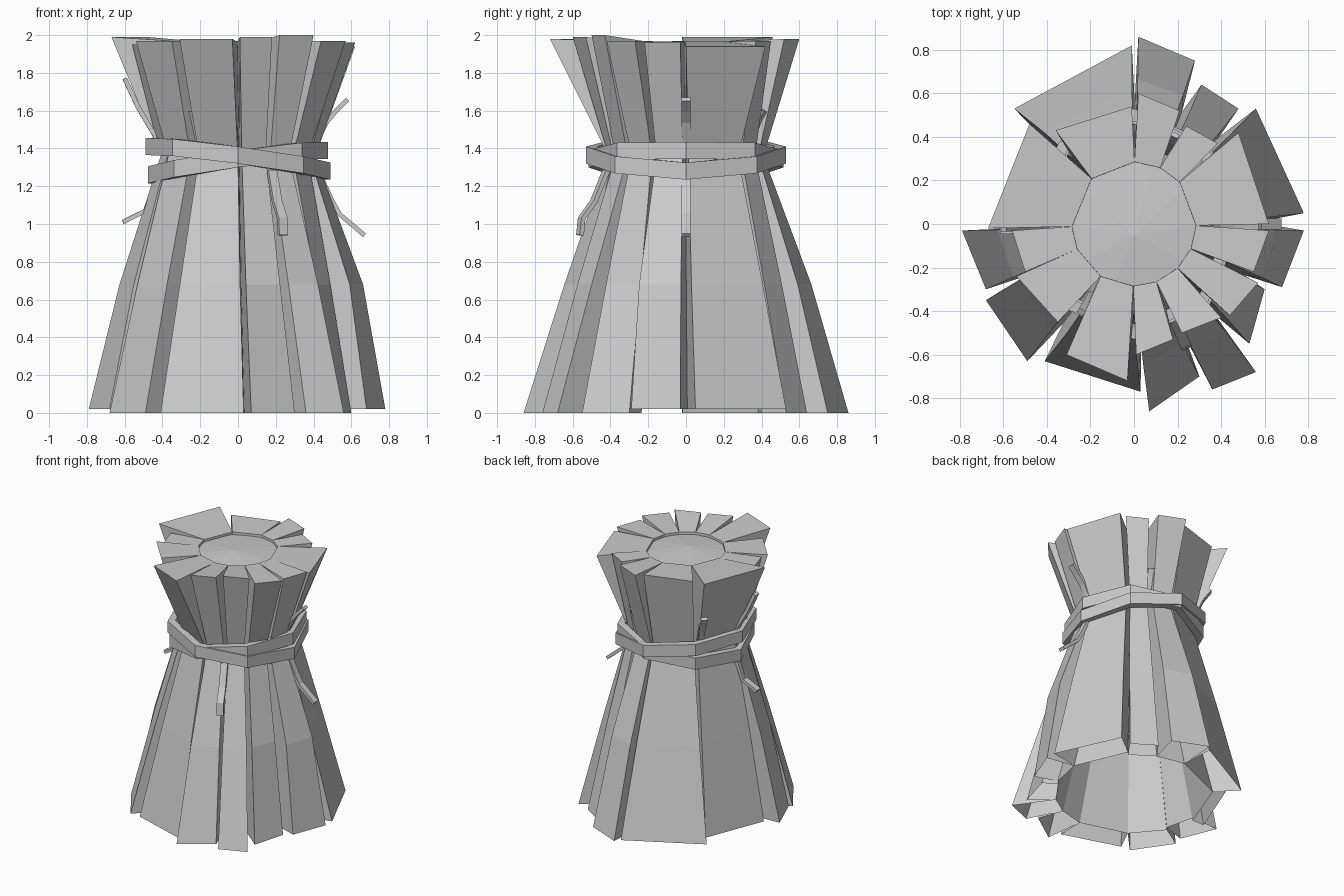
import bpy, bmesh
from math import sin, cos, pi, atan2, hypot, radians
from mathutils import Vector

if "Cube" in bpy.data.objects:
    bpy.data.objects.remove(bpy.data.objects["Cube"])


def make(name, verts, faces):
    me = bpy.data.meshes.new(name)
    bm = bmesh.new()
    vs = [bm.verts.new(v) for v in verts]
    for f in faces:
        bm.faces.new([vs[i] for i in f])
    bmesh.ops.recalc_face_normals(bm, faces=bm.faces)
    bm.to_mesh(me)
    bm.free()
    ob = bpy.data.objects.new(name, me)
    bpy.context.collection.objects.link(ob)
    return ob


def loft(name, rings, closed=False, open_start=False):
    """Skin a list of 4-point rings; cap the ends unless closed or open."""
    n = len(rings)
    verts = [p for r in rings for p in r]
    faces = []
    for i in range(n if closed else n - 1):
        j = (i + 1) % n
        for k in range(4):
            m = (k + 1) % 4
            faces.append((i * 4 + k, i * 4 + m, j * 4 + m, j * 4 + k))
    if not closed:
        faces.append(tuple(range(4 * n - 4, 4 * n)))
        if not open_start:
            faces.append((0, 1, 2, 3))
    return make(name, verts, faces)


def polar(r, a, z):
    return Vector((r * cos(a), r * sin(a), z))


def mean_angle(a, b):
    return atan2(sin(a) + sin(b), cos(a) + cos(b))


# clumps: top outer corners, bottom outer corners (x, y), top height, skirt bulge
CLUMPS = [
    (.62, .00, .48, .42, .78, .05, .56, .53, 1.94, .0),
    (.385, .37, .24, .45, .48, .53, .31, .64, 1.97, .0),
    (.21, .52, .02, .60, .28, .75, .02, .86, 1.98, .02),
    (-.01, .54, -.36, .43, -.01, .82, -.55, .53, 1.97, .0),
    (-.48, .46, -.67, -.02, -.48, .44, -.66, -.02, 1.99, .0),
    (-.56, -.03, -.50, -.22, -.79, -.03, -.68, -.30, 1.95, .02),
    (-.54, -.24, -.35, -.45, -.68, -.35, -.49, -.63, 1.97, .0),
    (-.31, -.60, -.03, -.72, -.41, -.63, .03, -.77, 1.98, .0),
    (.01, -.60, .18, -.53, .07, -.86, .30, -.70, 1.99, .0),
    (.22, -.50, .40, -.43, .36, -.76, .56, -.68, 2.0, .0),
    (.44, -.42, .57, -.27, .53, -.55, .60, -.30, 1.97, .0),
    (.55, -.22, .62, -.03, .68, -.29, .78, -.03, 1.96, .06),
]


def edge(c, side):
    """Angles of one clump edge at bottom, middle, waist and top, plus its corners."""
    tx, ty = c[2 * side:2 * side + 2]
    lx, ly = c[4 + 2 * side:6 + 2 * side]
    at, al = atan2(ty, tx), atan2(ly, lx)
    w = mean_angle(at, al)
    return [al, mean_angle(w, al), w, at], hypot(lx, ly), (tx, ty)


# straw clumps: slabs pinched at the waist, their inner corners meeting the neighbours'
M = len(CLUMPS)
for n, c in enumerate(CLUMPS):
    z0 = 0.02 if n in (0, 5, 11) else 0.0
    cols = []
    for side in (0, 1):
        ang, rl, (tx, ty) = edge(c, side)
        other, _, _ = edge(CLUMPS[(n + 2 * side - 1) % M], 1 - side)
        inn = [mean_angle(a, b) for a, b in zip(ang, other)]
        rm = .41 + (rl - .41) * .52 + c[9]
        cols.append([
            (polar(.56, inn[0], z0), polar(rl, ang[0], z0)),
            (polar(.40, inn[1], .68), polar(rm, ang[1], .68)),
            (polar(.27, inn[2], 1.36), polar(.41, ang[2], 1.36)),
            (polar(.285, inn[3], 1.965), Vector((tx, ty, c[8]))),
        ])
    rings = [(p[0], p[1], q[1], q[0]) for p, q in zip(*cols)]
    loft("straw_clump_%02d" % (n + 1), rings, open_start=True)

# slightly domed core cap filling the top
N = 10
cv = [polar(.30, 2 * pi * i / N, 1.945) for i in range(N)] + [Vector((0, -.05, 1.97))]
make("straw_core_top", cv, [(i, (i + 1) % N, N) for i in range(N)])

# two crossed octagonal binding bands
for name, tilt, s, zc in (("binding_band_a", -.065, 1.0, 1.345),
                          ("binding_band_b", .065, .975, 1.325)):
    rings = []
    for i in range(8):
        a = i * pi / 4
        x, y = .49 * s * cos(a), .53 * s * sin(a)
        z = zc + tilt * cos(a) + .02 * abs(sin(a))
        k = .89
        rings.append([Vector((x * k, y * k, z - .045)), Vector((x, y, z - .045)),
                      Vector((x, y, z + .045)), Vector((x * k, y * k, z + .045))])
    loft(name, rings, closed=True)


# loose bent straws: profile of (radius, z) in a plane at the given angle
def stray(name, deg, path):
    a = radians(deg)
    side = Vector((-sin(a), cos(a), 0)) * .025
    rings = []
    for i, (r, z) in enumerate(path):
        p0, p1 = path[max(i - 1, 0)], path[min(i + 1, len(path) - 1)]
        d = Vector((p1[0] - p0[0], p1[1] - p0[1])).normalized() * .012
        o, q = polar(r + d.y, a, z - d.x), polar(r - d.y, a, z + d.x)
        rings.append([o - side, o + side, q + side, q - side])
    loft(name, rings)


DOWN = [(.43, 1.27), (.50, 1.12), (.54, 1.05), (.67, .94)]
DROOP = [(.46, 1.28), (.53, 1.12), (.60, 1.03), (.61, .94)]
SHORT = [(.42, 1.26), (.49, 1.07), (.61, 1.01)]
UP = [(.40, 1.40), (.47, 1.54), (.52, 1.60), (.58, 1.66)]
STRAWS = [(0, DOWN), (293, DROOP), (182, SHORT), (0, UP),
          (139, [(.40, 1.40), (.48, 1.58), (.54, 1.66)]),
          (66, [(.36, 1.40), (.42, 1.55), (.45, 1.60)]),
          (240, [(.38, 1.40), (.44, 1.54), (.47, 1.60)]),
          (181, [(.40, 1.40), (.53, 1.62), (.60, 1.77)])]
for i, (deg, path) in enumerate(STRAWS):
    stray("loose_straw_%d" % (i + 1), deg, path)
